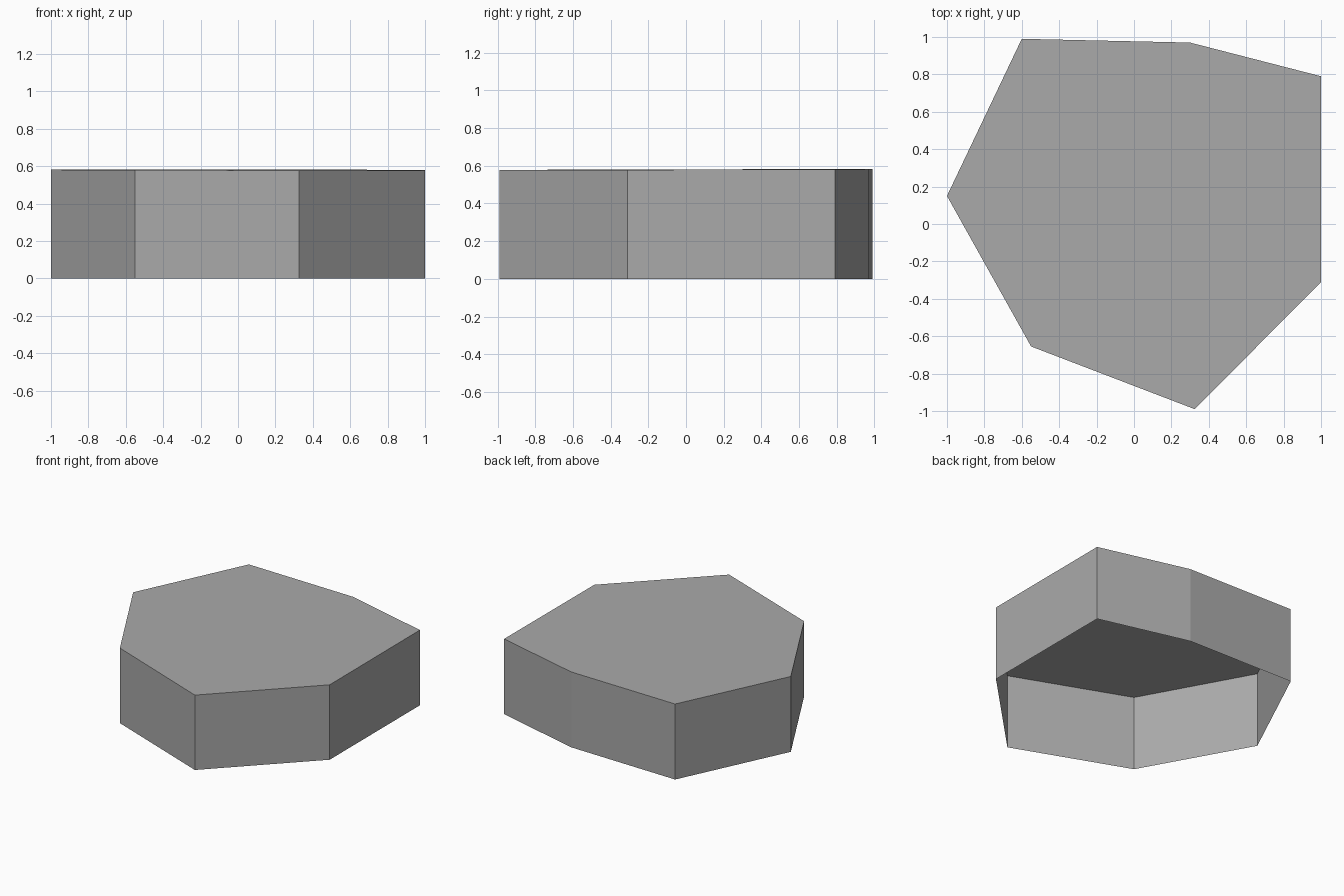
import bpy
import bmesh

cube = bpy.data.objects.get("Cube")
if cube:
    bpy.data.objects.remove(cube, do_unlink=True)

# Single stone grey material
grey = bpy.data.materials.new("stone_grey")
grey.use_nodes = True
colour = (0.40, 0.40, 0.40, 1.0)
grey.diffuse_color = colour
grey.node_tree.nodes["Principled BSDF"].inputs["Base Color"].default_value = colour

# Irregular seven-sided outline, counter-clockwise from above
outline = [(-0.6, 0.99), (-1, 0.15), (-0.55, -0.655), (0.325, -0.99),
           (1, -0.31), (1, 0.79), (0.3, 0.97)]


def top_height(x, y):
    """Top plane, tilted very slightly up toward the back."""
    return 0.58 + 0.002 * y - 0.001 * x


# Slab: walls and top, hollow and open underneath
bm = bmesh.new()
lower = [bm.verts.new((x, y, 0)) for x, y in outline]
upper = [bm.verts.new((x, y, top_height(x, y))) for x, y in outline]
bm.faces.new(upper)
for i in range(len(outline)):
    j = (i + 1) % len(outline)
    bm.faces.new((lower[i], lower[j], upper[j], upper[i]))

mesh = bpy.data.meshes.new("stone_slab")
bm.to_mesh(mesh)
bm.free()
mesh.materials.append(grey)
slab = bpy.data.objects.new("stone_slab", mesh)
bpy.context.collection.objects.link(slab)
